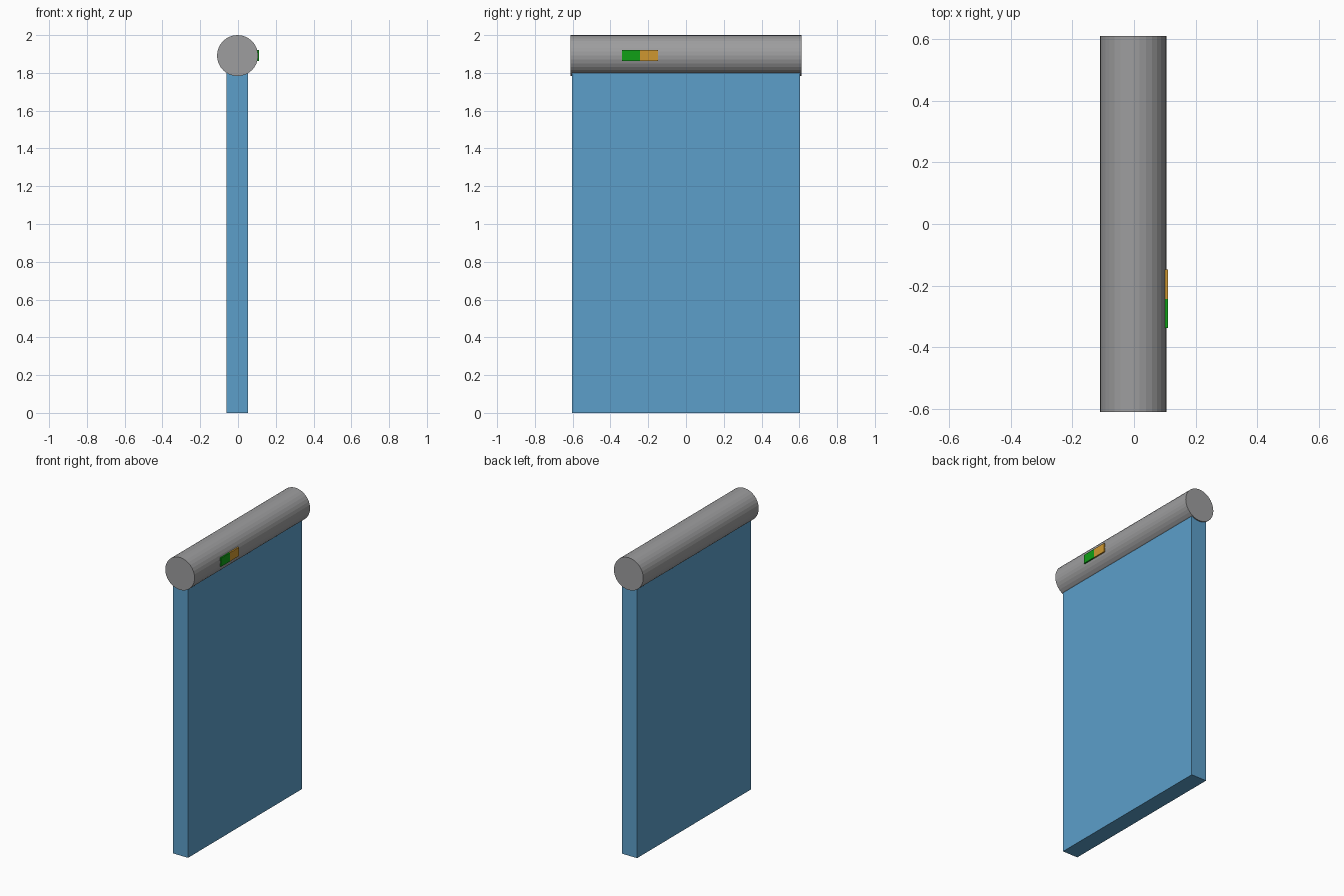
import bpy, math

if "Cube" in bpy.data.objects:
    bpy.data.objects.remove(bpy.data.objects["Cube"])


def material(name, rgb):
    m = bpy.data.materials.new(name)
    m.diffuse_color = (*rgb, 1)
    m.use_nodes = True
    m.node_tree.nodes["Principled BSDF"].inputs["Base Color"].default_value = m.diffuse_color
    return m


blue = material("panel blue", (0.107, 0.347, 0.591))
grey = material("roller grey", (0.34, 0.34, 0.345))
green = material("light green", (0.005, 0.35, 0.008))
amber = material("light amber", (0.62, 0.31, 0.03))


def box(name, lo, hi, mat):
    centre = [(a + b) / 2 for a, b in zip(lo, hi)]
    bpy.ops.mesh.primitive_cube_add(size=1, location=centre)
    ob = bpy.context.object
    ob.name = name
    ob.scale = [b - a for a, b in zip(lo, hi)]
    bpy.ops.object.transform_apply(location=False, rotation=False, scale=True)
    ob.data.materials.append(mat)
    return ob


# Hanging panel, its top tucked into the housing
box("panel", (-0.06, -0.603, 0), (0.052, 0.603, 1.81), blue)

# Round housing along the top
bpy.ops.mesh.primitive_cylinder_add(
    vertices=32, radius=0.1085, depth=1.222,
    location=(-0.0025, 0, 1.8915), rotation=(math.pi / 2, 0, 0))
housing = bpy.context.object
housing.name = "housing"
housing.data.materials.append(grey)

# Two indicator lights side by side on the right face
for name, y0, y1, mat in (("green_indicator", -0.338, -0.243, green),
                          ("amber_indicator", -0.243, -0.148, amber)):
    box(name, (0.1, y0, 1.863), (0.111, y1, 1.921), mat)
